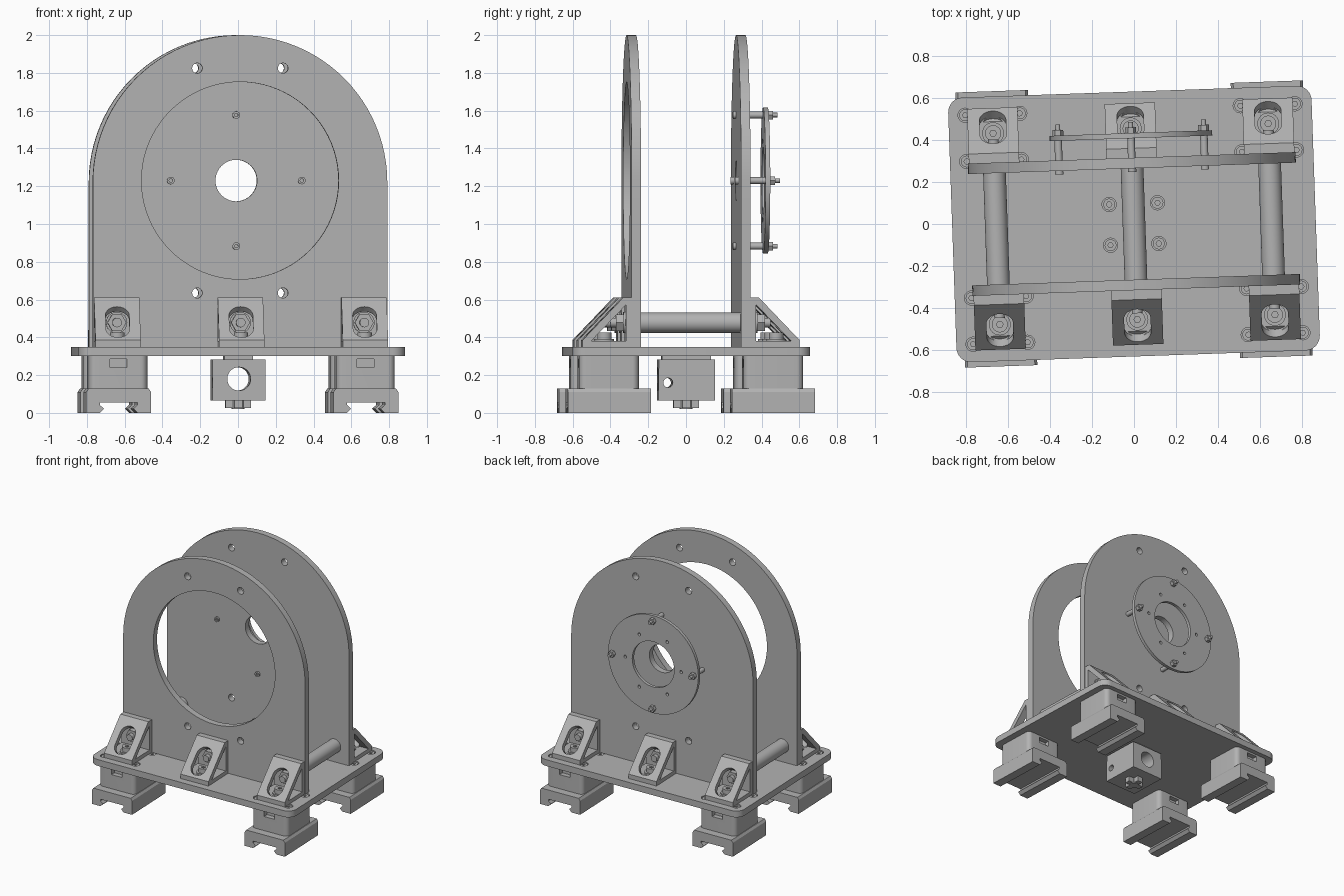
import bpy, bmesh
from math import sin, cos, pi, radians
from mathutils import Matrix, Vector

if "Cube" in bpy.data.objects:
    bpy.data.objects.remove(bpy.data.objects["Cube"])

grey = bpy.data.materials.new("machined_grey")
grey.use_nodes = True
colour = (0.45, 0.45, 0.45, 1)
grey.diffuse_color = colour
grey.node_tree.nodes["Principled BSDF"].inputs["Base Color"].default_value = colour

# The whole stand is turned slightly about the vertical axis
TURN = Matrix.Rotation(radians(2), 4, 'Z')
RX = Matrix.Rotation(pi / 2, 4, 'X')
AXIS = {'z': Matrix(), 'y': RX, 'x': Matrix.Rotation(pi / 2, 4, 'Z') @ RX}
HALF_TURN = Matrix.Rotation(pi, 4, 'Z')
link = bpy.context.scene.collection.objects.link


def move(x=0, y=0, z=0):
    return Matrix.Translation((x, y, z))


# Outline helpers
def circle(r, x=0, y=0, n=40):
    return [(x + r * cos(2 * pi * i / n), y + r * sin(2 * pi * i / n)) for i in range(n)]


def rect(x0, x1, y0, y1):
    return [(x0, y0), (x1, y0), (x1, y1), (x0, y1)]


def round_rect(hx, hy, r, n=8):
    pts = []
    for k, (sx, sy) in enumerate([(1, 1), (-1, 1), (-1, -1), (1, -1)]):
        for i in range(n + 1):
            a = (k + i / n) * pi / 2
            pts.append((sx * (hx - r) + r * cos(a), sy * (hy - r) + r * sin(a)))
    return pts


def bake(ob):
    """Turn an evaluated object into a clean mesh with sharp edges marked."""
    bpy.context.view_layer.update()
    dg = bpy.context.evaluated_depsgraph_get()
    me = bpy.data.meshes.new_from_object(ob.evaluated_get(dg))
    bm = bmesh.new()
    bm.from_mesh(me)
    bmesh.ops.remove_doubles(bm, verts=bm.verts, dist=1e-5)
    bmesh.ops.recalc_face_normals(bm, faces=bm.faces)
    for f in bm.faces:
        f.smooth = True
    for e in bm.edges:
        e.smooth = len(e.link_faces) == 2 and e.calc_face_angle(0) < radians(30)
    bm.to_mesh(me)
    bm.free()
    me.materials.clear()
    me.materials.append(grey)
    return me


def shape(outlines, a, b, axis='z', matrix=None):
    """Extrude a flat outline with holes from a to b along an axis."""
    cu = bpy.data.curves.new("outline", 'CURVE')
    cu.dimensions = '2D'
    cu.fill_mode = 'BOTH'
    cu.extrude = abs(b - a) / 2
    for pts in outlines:
        sp = cu.splines.new('POLY')
        sp.points.add(len(pts) - 1)
        for p, (x, y) in zip(sp.points, pts):
            p.co = (x, y, 0, 1)
        sp.use_cyclic_u = True
    ob = bpy.data.objects.new("outline", cu)
    link(ob)
    me = bake(ob)
    bpy.data.objects.remove(ob)
    mid = Vector([(a + b) / 2 if c == axis else 0 for c in 'xyz'])
    me.transform(matrix or Matrix.Translation(mid) @ AXIS[axis])
    return me


def cut(me, cutters):
    ob = bpy.data.objects.new("blank", me)
    link(ob)
    tools = []
    for c in cutters:
        tool = bpy.data.objects.new("cutter", c)
        tool.hide_render = True
        link(tool)
        tools.append(tool)
        mod = ob.modifiers.new("cut", 'BOOLEAN')
        mod.object, mod.operation, mod.solver = tool, 'DIFFERENCE', 'EXACT'
    out = bake(ob)
    for o in [ob] + tools:
        bpy.data.objects.remove(o)
    return out


def place(name, me, spots=(Matrix(),)):
    me.name = name
    for m in spots:
        ob = bpy.data.objects.new(name, me)
        link(ob)
        ob.matrix_world = TURN @ m


SIDES = (-1, 1)
FX, FY = 0.655, 0.435          # foot and bracket spacing
CZ = 1.23                      # optical axis height

# Base plate with screw holes
feet = [(sx * FX, sy * FY) for sx in SIDES for sy in SIDES]
holes = [(x + i * 0.13, y + j * 0.11) for x, y in feet for i in SIDES for j in SIDES]
holes += [(i * 0.115, j * 0.097) for i in SIDES for j in SIDES]
place("base_plate", shape([round_rect(0.865, 0.63, 0.07)]
                          + [circle(0.034, x, y, 20) for x, y in holes], 0.3, 0.35))
spots = [move(x, y) for x, y in holes]
place("base_screw_head", shape([circle(0.028, n=20), circle(0.013, n=6)], 0.325, 0.345), spots)
place("base_screw_floor", shape([circle(0.034, n=20)], 0.302, 0.327), spots)

# Arched upright plates
arch = [(-0.78, 0.35), (0.78, 0.35)]
arch += [(0.78 * cos(pi * i / 48), 1.22 + 0.78 * sin(pi * i / 48)) for i in range(49)]
bolts = [circle(0.027, sx * 0.227, z, 20) for sx in SIDES for z in (0.635, 1.825)]
place("front_upright", shape([arch, circle(0.522, 0, CZ, 80)] + bolts, -0.315, -0.265, 'y'))
place("back_upright", shape([arch, circle(0.11, 0, CZ)] + bolts, 0.265, 0.315, 'y'))

# Tie rods between the uprights
place("tie_rod", shape([circle(0.054, 0, 0.478)], -0.265, 0.265, 'y'),
      [move(i * FX) for i in (-1, 0, 1)])

# Hollow wedge brackets with a slot through the sloping face
wedge = [(0.315, 0.35), (0.575, 0.35), (0.575, 0.385), (0.36, 0.61), (0.315, 0.61)]
window = [(0.345, 0.38), (0.53, 0.38), (0.345, 0.572)]
tilt = move(0, 0.483, 0.481) @ Matrix.Rotation(radians(-46.3), 4, 'X')
slot = shape([round_rect(0.063, 0.112, 0.0629)], 0, 0.1, matrix=tilt)
bracket = cut(shape([wedge, window], -0.12, 0.12, 'x'), [slot])
spots = [t @ move(i * FX) for i in (-1, 0, 1) for t in (Matrix(), HALF_TURN)]
place("wedge_bracket", bracket, spots)
place("rod_washer", shape([circle(0.056, 0, 0.478)], 0.345, 0.355, 'y'), spots)
place("rod_nut", shape([circle(0.05, 0, 0.478, 6)], 0.355, 0.395, 'y'), spots)
place("rod_thread", shape([circle(0.025, 0, 0.478, 20)], 0.39, 0.425, 'y'), spots)
place("bracket_washer", shape([circle(0.052, 0, 0.455)], 0.38, 0.39), spots)
place("bracket_screw", shape([circle(0.038, 0, 0.455), circle(0.016, 0, 0.455, 6)],
                             0.39, 0.425), spots)

# Rail feet: grooved carriage below, rounded riser above
half = [(0.1, 0), (0.078, 0.022), (0.1, 0.042), (0.1, 0.055)]
groove = half + [(-x, z) for x, z in reversed(half)]
carriage = groove + [(-0.172, 0), (-0.172, 0.11), (-0.16, 0.128), (0.16, 0.128),
                     (0.172, 0.11), (0.172, 0)]
spots = [move(x, y) for x, y in feet]
place("rail_carriage", shape([carriage], -0.22, 0.22, 'y'), spots)
notches = [shape([rect(-0.045, 0.045, 0.24, 0.285)], s * 0.12, s * 0.2, 'y') for s in SIDES]
place("foot_riser", cut(shape([round_rect(0.155, 0.158, 0.035)], 0.128, 0.3), notches), spots)

# Rod clamp block under the base
block = shape([rect(-0.14, 0.14, 0.065, 0.235), circle(0.062, 0, 0.18, 48)][:1], -0.15, 0.15, 'y')
bore = shape([circle(0.062, 0, 0.18)], -0.2, 0.2, 'y')
cross_bore = shape([circle(0.025, -0.1, 0.16, 24)], -0.2, 0.2, 'x')
place("clamp_block", cut(block, [bore, cross_bore]))
cap = shape([rect(-0.14, 0.14, 0.235, 0.282)], -0.149, 0.149, 'y')
place("clamp_cap", cut(cap, [bore.copy()] if bore.users else [bore]))
place("clamp_spacer", shape([rect(-0.075, 0.075, -0.13, 0.13)], 0.28, 0.302))
place("clamp_knob_arm", shape([rect(-0.068, 0.068, -0.022, 0.022)], 0.025, 0.066),
      [Matrix(), Matrix.Rotation(pi / 2, 4, 'Z')])
place("clamp_knob_hub", shape([circle(0.035)], 0.02, 0.066))

# Adjustable disc behind the back upright, on four studs
small = [circle(0.012, 0.24 * cos(i * pi / 3), CZ + 0.24 * sin(i * pi / 3), 16) for i in range(6)]
place("adjuster_disc", shape([circle(0.387, 0, CZ, 72), circle(0.18, 0, CZ, 48)] + small,
                             0.408, 0.433, 'y'))
spots = [move(x, 0, CZ + z) for x, z in ((0.347, 0), (-0.347, 0), (0, 0.347), (0, -0.347))]
place("disc_stud", shape([circle(0.018, n=20)], 0.26, 0.41, 'y'), spots)
place("stud_head", shape([circle(0.02, n=20), circle(0.01, n=6)], 0.248, 0.262, 'y'), spots)
place("stud_nut", shape([circle(0.026, n=6)], 0.433, 0.46, 'y'), spots)
place("stud_tip", shape([circle(0.012, n=16)], 0.455, 0.485, 'y'), spots)
